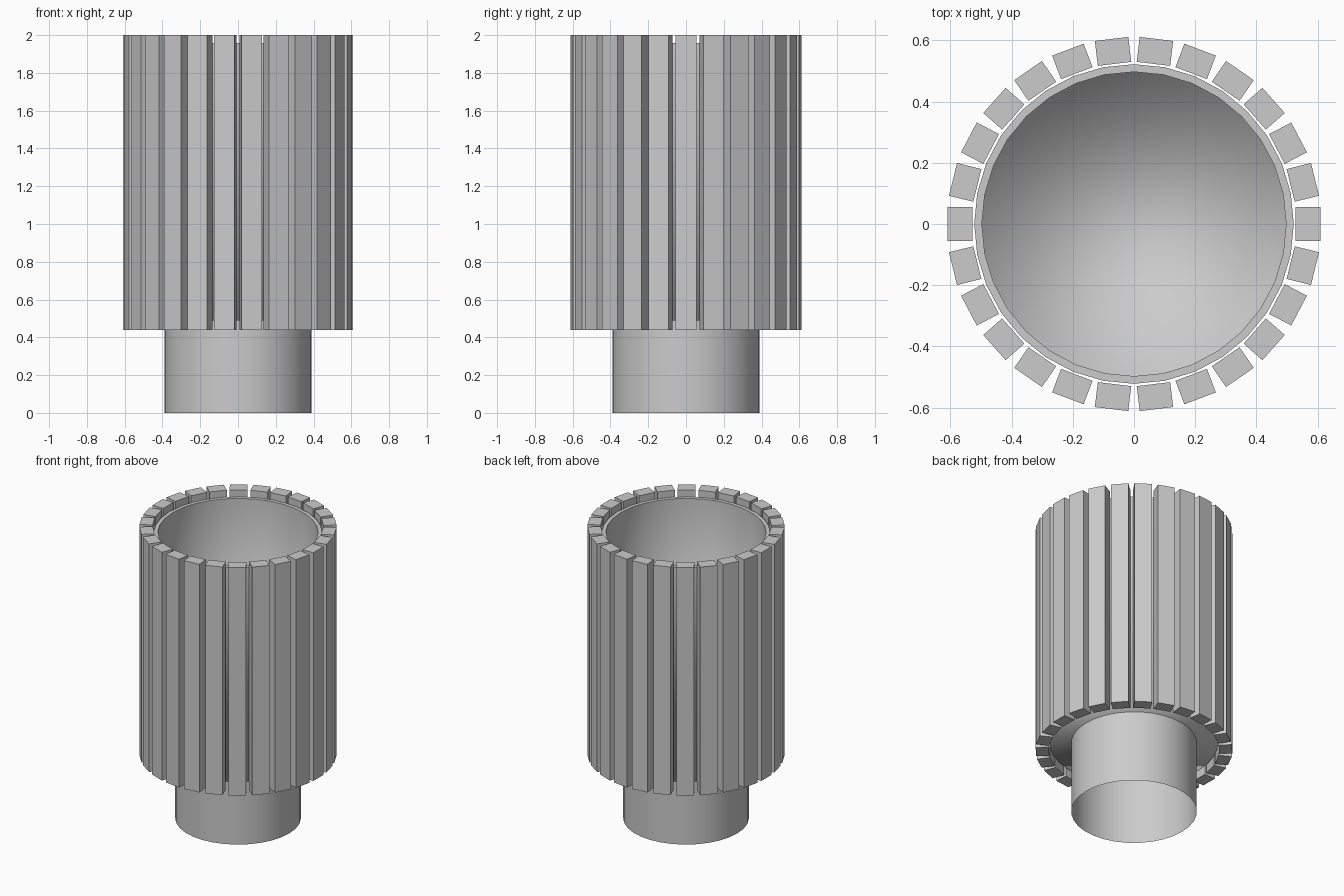
import bpy, bmesh, math
from mathutils import Matrix, Vector

if "Cube" in bpy.data.objects:
    bpy.data.objects.remove(bpy.data.objects["Cube"])


def make_object(name, bm):
    bmesh.ops.recalc_face_normals(bm, faces=bm.faces)
    mesh = bpy.data.meshes.new(name)
    bm.to_mesh(mesh)
    bm.free()
    obj = bpy.data.objects.new(name, mesh)
    bpy.context.collection.objects.link(obj)
    return obj


def cylinder(radius, z0, z1, sides, caps):
    bm = bmesh.new()
    bmesh.ops.create_cone(bm, cap_ends=caps, segments=sides, radius1=radius,
                          radius2=radius, depth=z1 - z0,
                          matrix=Matrix.Translation((0, 0, (z0 + z1) / 2)))
    for f in bm.faces:
        f.smooth = True
    return bm


# Foot: open tube under the pot
make_object("foot_tube", cylinder(0.39, 0.0, 0.495, 32, False))

# Pot: thin-walled cup, hollowed from the top
POT_BOTTOM, POT_TOP, WALL = 0.49, 1.957, 0.025
bm = cylinder(0.522, POT_BOTTOM, POT_TOP, 32, True)
top = max(bm.faces, key=lambda f: f.calc_center_median().z)
bmesh.ops.inset_region(bm, faces=[top], thickness=WALL)
ret = bmesh.ops.extrude_discrete_faces(bm, faces=[top])
floor = ret["faces"][0]
bmesh.ops.translate(bm, verts=floor.verts,
                    vec=Vector((0, 0, POT_BOTTOM + WALL - POT_TOP)))
# Crisp rim, soft everywhere else
for e in bm.edges:
    if all(v.co.z > POT_TOP - 0.001 for v in e.verts):
        e.smooth = False
for f in bm.faces:
    f.smooth = True
make_object("pot", bm)

# Ring of vertical slats around the pot
SLATS = 26
bm = bmesh.new()
for i in range(SLATS):
    m = (Matrix.Rotation(2 * math.pi * i / SLATS, 4, 'Z')
         @ Matrix.Translation((0.568, 0, 1.219))
         @ Matrix.Diagonal((0.082, 0.11, 1.562, 1)))
    bmesh.ops.create_cube(bm, size=1, matrix=m)
make_object("slats", bm)
